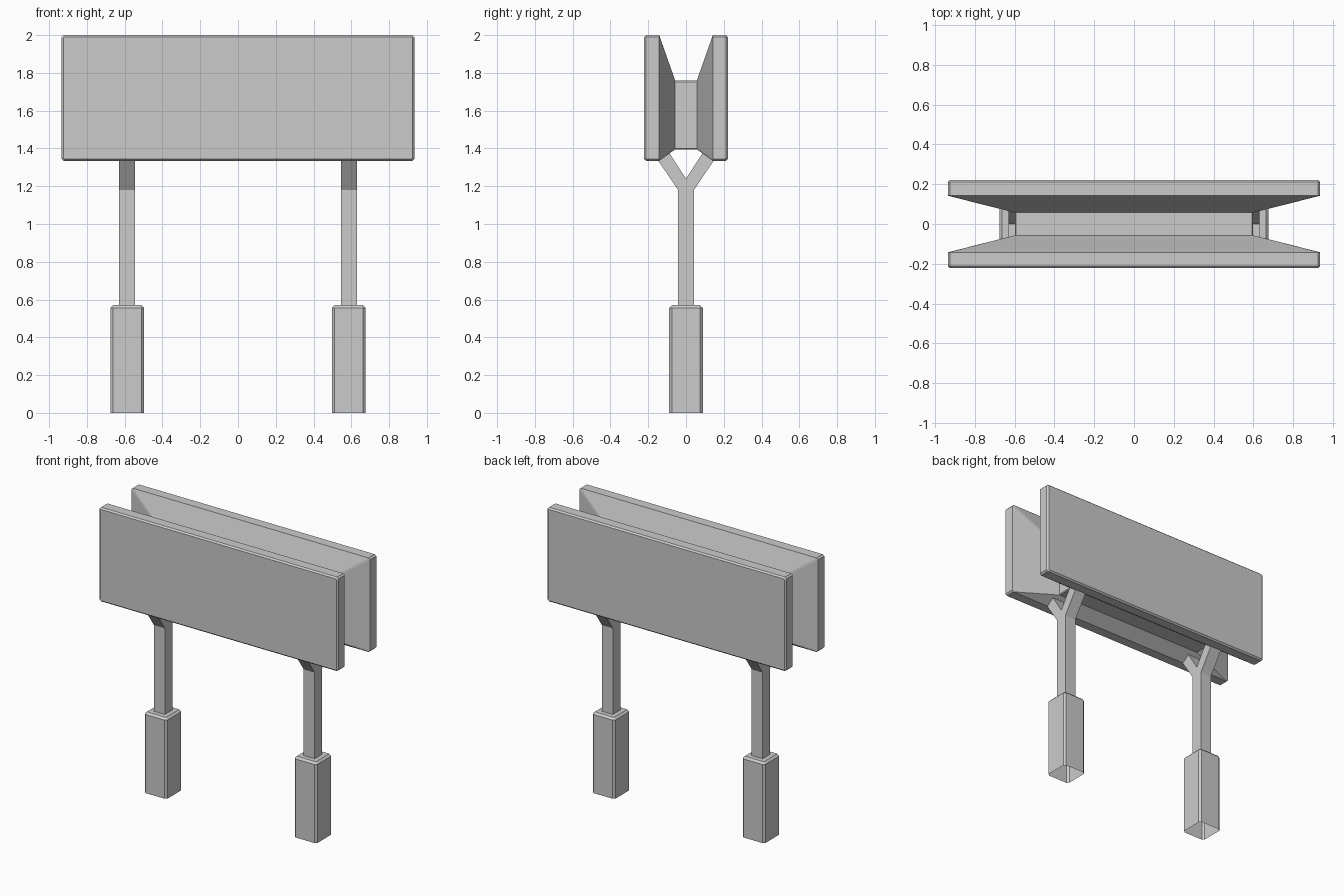
import bpy, bmesh

if "Cube" in bpy.data.objects:
    bpy.data.objects.remove(bpy.data.objects["Cube"])


def finish(bm, name):
    bmesh.ops.recalc_face_normals(bm, faces=bm.faces)
    me = bpy.data.meshes.new(name)
    bm.to_mesh(me)
    bm.free()
    ob = bpy.data.objects.new(name, me)
    bpy.context.collection.objects.link(ob)
    return ob


def octagon(hu, hv, c):
    """Rectangle outline with chamfered corners."""
    return [(hu - c, -hv), (hu, -hv + c), (hu, hv - c), (hu - c, hv),
            (-hu + c, hv), (-hu, hv - c), (-hu, -hv + c), (-hu + c, -hv)]


def loft(name, rings, cap_start=True):
    """Bridge a list of equal-length rings and cap the ends."""
    bm = bmesh.new()
    loops = [[bm.verts.new(p) for p in r] for r in rings]
    for a, b in zip(loops, loops[1:]):
        for i in range(len(a)):
            j = (i + 1) % len(a)
            bm.faces.new((a[i], a[j], b[j], b[i]))
    if cap_start:
        bm.faces.new(loops[0])
    bm.faces.new(loops[-1])
    return finish(bm, name)


# Double-sided sign: two bevelled panels whose tapered backs meet in a core
# (y, half width, half height, centre z, corner chamfer)
half = [(0.222, 0.925, 0.323, 1.667, 0.006),
        (0.211, 0.935, 0.333, 1.667, 0.011),
        (0.142, 0.935, 0.333, 1.667, 0.011),
        (0.057, 0.598, 0.182, 1.577, 0.006)]
sections = half + [(-s[0], *s[1:]) for s in reversed(half)]
loft("sign_panels", [[(u, y, zc + v) for u, v in octagon(w, h, c)]
                     for y, w, h, zc, c in sections])

# Y-shaped side profile of the posts (y, z)
right = [(0.042, 0.56), (0.042, 1.18), (0.152, 1.343), (0.094, 1.385)]
profile = right + [(0, 1.24)] + [(-y, z) for y, z in reversed(right)]

for side, sx in (("left", -1), ("right", 1)):
    cx = sx * 0.587
    # Forked post
    loft(side + "_post", [[(cx + dx, y, z) for y, z in profile]
                          for dx in (-0.043, 0.043)])
    # Footing block, chamfered and open underneath
    foot = [(0.0, 0.089, 0.014), (0.556, 0.089, 0.014), (0.57, 0.075, 0.006)]
    loft(side + "_footing", [[(cx + u, v, z) for u, v in octagon(h, h, c)]
                             for z, h, c in foot], cap_start=False)
